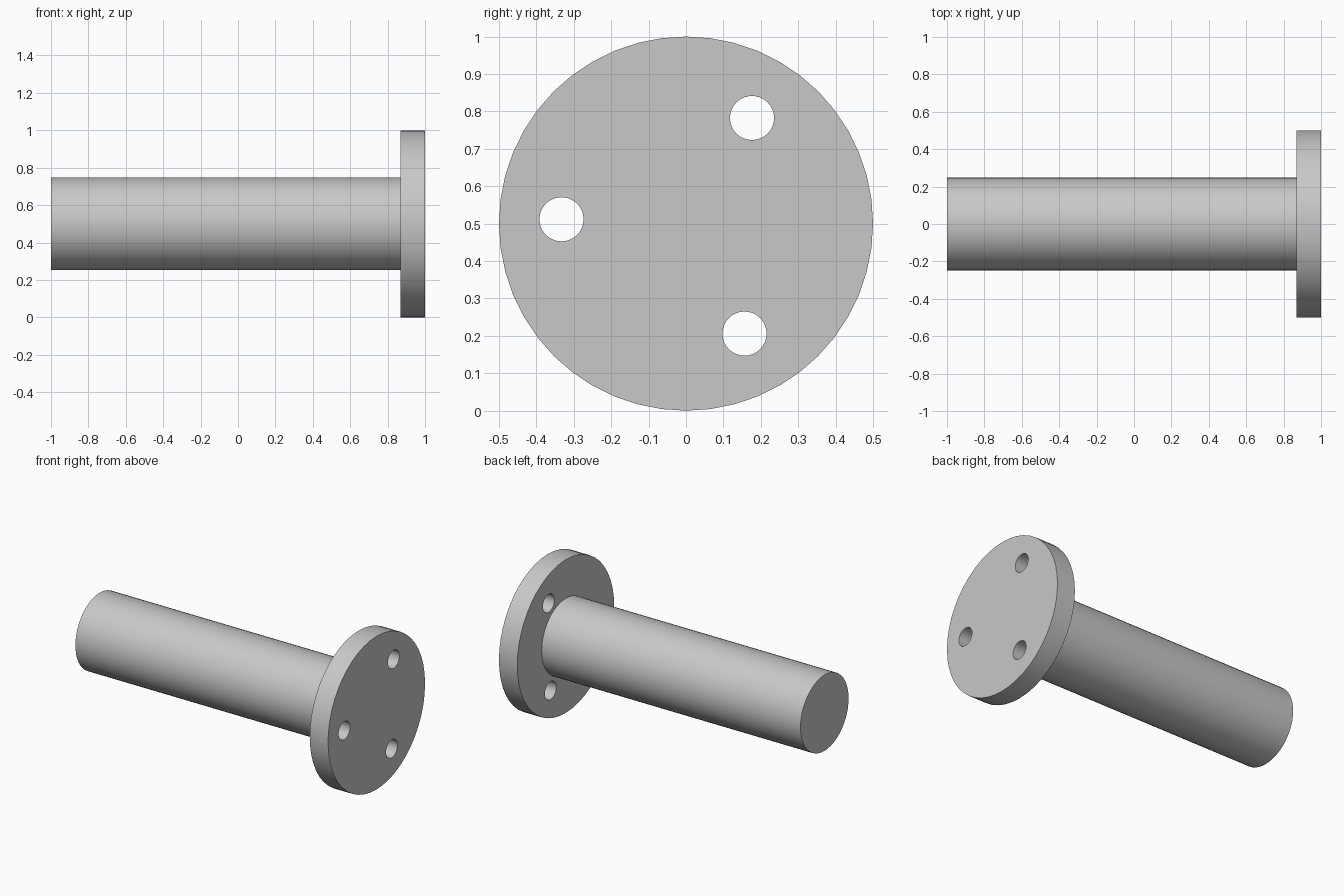
import bpy
import math

default = bpy.data.objects.get("Cube")
if default:
    bpy.data.objects.remove(default, do_unlink=True)

CENTRE_Z = 0.5
FLANGE_BACK, FLANGE_FRONT = 0.868, 1.0

grey = bpy.data.materials.new("plain grey")
grey.use_nodes = True
colour = (0.58, 0.58, 0.58, 1.0)
grey.diffuse_color = colour
grey.node_tree.nodes["Principled BSDF"].inputs["Base Color"].default_value = colour


def rod(name, radius, x0, x1, y=0.0, z=CENTRE_Z, sides=48):
    """Cylinder lying along the x axis between x0 and x1."""
    bpy.ops.mesh.primitive_cylinder_add(
        vertices=sides, radius=radius, depth=x1 - x0,
        location=((x0 + x1) / 2, y, z), rotation=(0, math.pi / 2, 0))
    obj = bpy.context.object
    obj.name = name
    obj.data.materials.append(grey)
    return obj


def smooth(obj):
    bpy.ops.object.select_all(action="DESELECT")
    obj.select_set(True)
    bpy.context.view_layer.objects.active = obj
    bpy.ops.object.shade_smooth_by_angle(angle=math.radians(30))


# Solid shaft, ending against the back of the flange
shaft = rod("shaft", 0.248, -1.0, FLANGE_BACK + 0.01)
smooth(shaft)

# Round flange with three bolt holes drilled through it
flange = rod("flange", 0.5, FLANGE_BACK, FLANGE_FRONT)
for i in range(3):
    angle = math.radians(58 + 120 * i)
    cutter = rod("hole_cutter", 0.059, FLANGE_BACK - 0.1, FLANGE_FRONT + 0.1,
                 0.333 * math.cos(angle), CENTRE_Z + 0.333 * math.sin(angle), 32)
    cutter.hide_render = True
    drill = flange.modifiers.new("bolt_hole", "BOOLEAN")
    drill.operation = "DIFFERENCE"
    drill.solver = "EXACT"
    drill.object = cutter
    bpy.context.view_layer.objects.active = flange
    bpy.ops.object.modifier_apply(modifier=drill.name)
    bpy.data.objects.remove(cutter, do_unlink=True)
smooth(flange)
